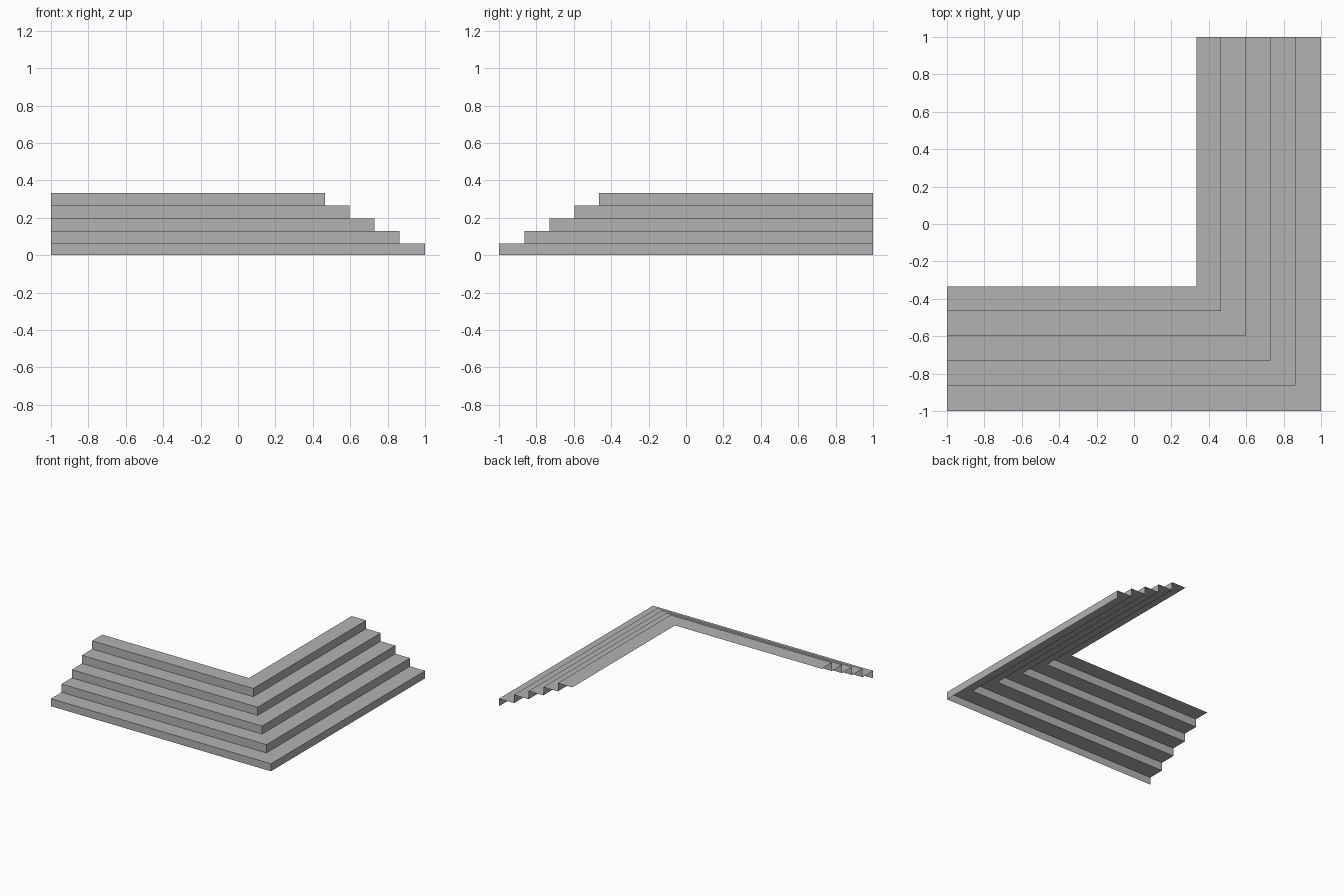
import bpy
import bmesh

cube = bpy.data.objects.get("Cube")
if cube:
    bpy.data.objects.remove(cube, do_unlink=True)

# Plain grey finish
grey = bpy.data.materials.new("stone_grey")
grey.use_nodes = True
colour = (0.45, 0.45, 0.45, 1)
grey.diffuse_color = colour
grey.node_tree.nodes["Principled BSDF"].inputs["Base Color"].default_value = colour

# Stair profile: distance out from the centre, and height
reach = [1, 0.863, 0.73, 0.597, 0.465, 0.333]
height = [0, 0.062, 0.13, 0.197, 0.265, 0.333]
profile = [(reach[0], height[0])]
for i in range(1, len(reach)):
    profile += [(reach[i - 1], height[i]), (reach[i], height[i])]

# Sweep the open profile around the mitred corner
bm = bmesh.new()
rows = [[bm.verts.new(p) for p in ((-1, -r, z), (r, -r, z), (r, 1, z))]
        for r, z in profile]
for low, high in zip(rows, rows[1:]):
    for k in range(2):
        bm.faces.new((low[k], low[k + 1], high[k + 1], high[k]))

mesh = bpy.data.meshes.new("corner_stairs")
bm.to_mesh(mesh)
bm.free()
mesh.materials.append(grey)
stairs = bpy.data.objects.new("corner_stairs", mesh)
bpy.context.collection.objects.link(stairs)
